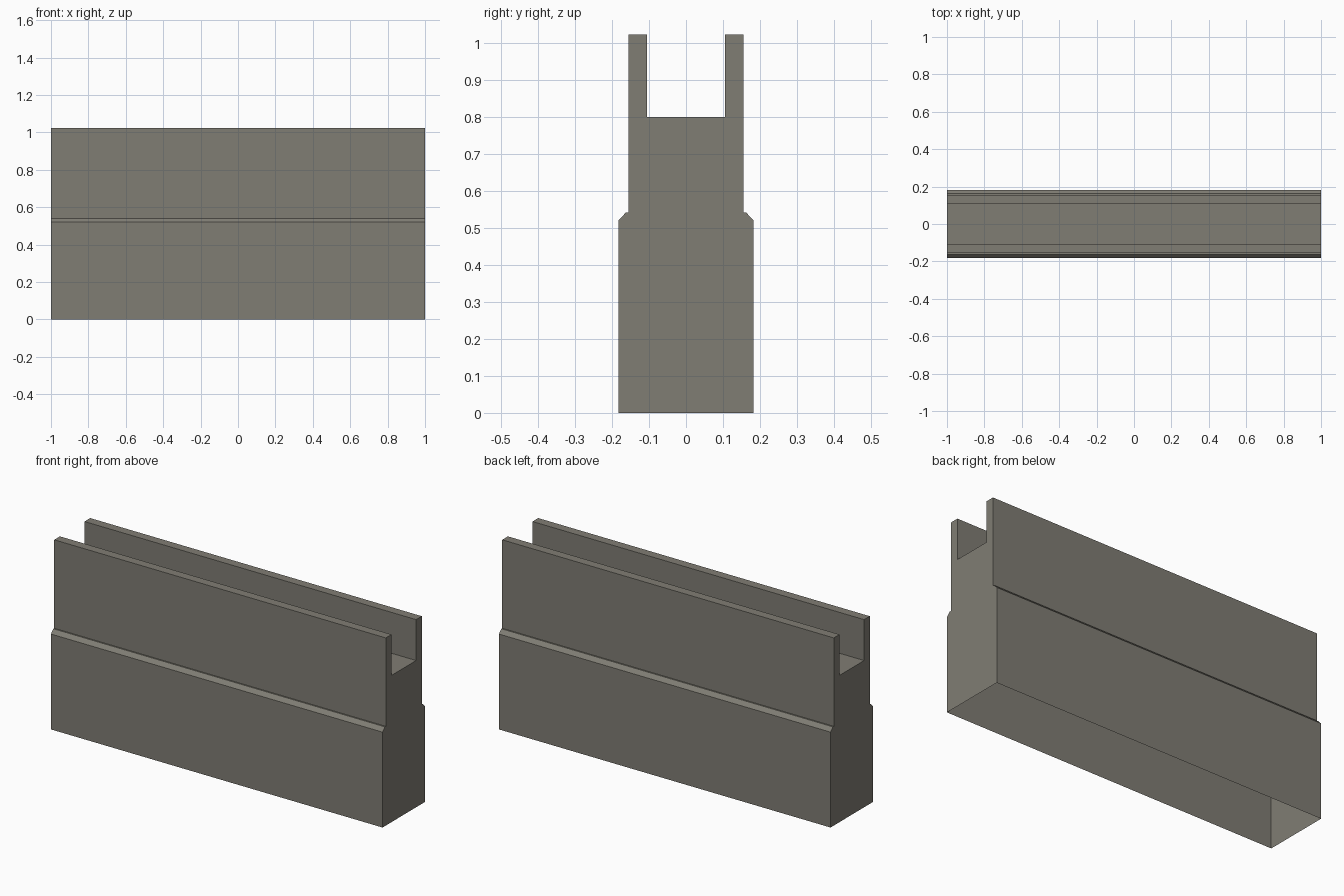
import bpy, bmesh

if "Cube" in bpy.data.objects:
    bpy.data.objects.remove(bpy.data.objects["Cube"])

# Single warm grey concrete colour
grey = bpy.data.materials.new("warm_grey_concrete")
grey.diffuse_color = (0.216, 0.205, 0.174, 1)
grey.use_nodes = True
grey.node_tree.nodes["Principled BSDF"].inputs["Base Color"].default_value = grey.diffuse_color

# Half cross-section (y, z): base, chamfered shoulder, upper wall, top channel
half = [(0.183, 0), (0.183, 0.52), (0.163, 0.541), (0.155, 0.541),
        (0.155, 1.023), (0.106, 1.023), (0.106, 0.80)]
profile = half + [(-y, z) for y, z in reversed(half)]

# Extrude the profile along x; the underside is left open
bm = bmesh.new()
left = [bm.verts.new((-1, y, z)) for y, z in profile]
right = [bm.verts.new((1, y, z)) for y, z in profile]
for i in range(len(profile) - 1):
    bm.faces.new((left[i], left[i + 1], right[i + 1], right[i]))
bm.faces.new(right)
bm.faces.new(left[::-1])

mesh = bpy.data.meshes.new("channelled_barrier_wall")
bm.to_mesh(mesh)
bm.free()
mesh.materials.append(grey)
wall = bpy.data.objects.new("channelled_barrier_wall", mesh)
bpy.context.collection.objects.link(wall)
